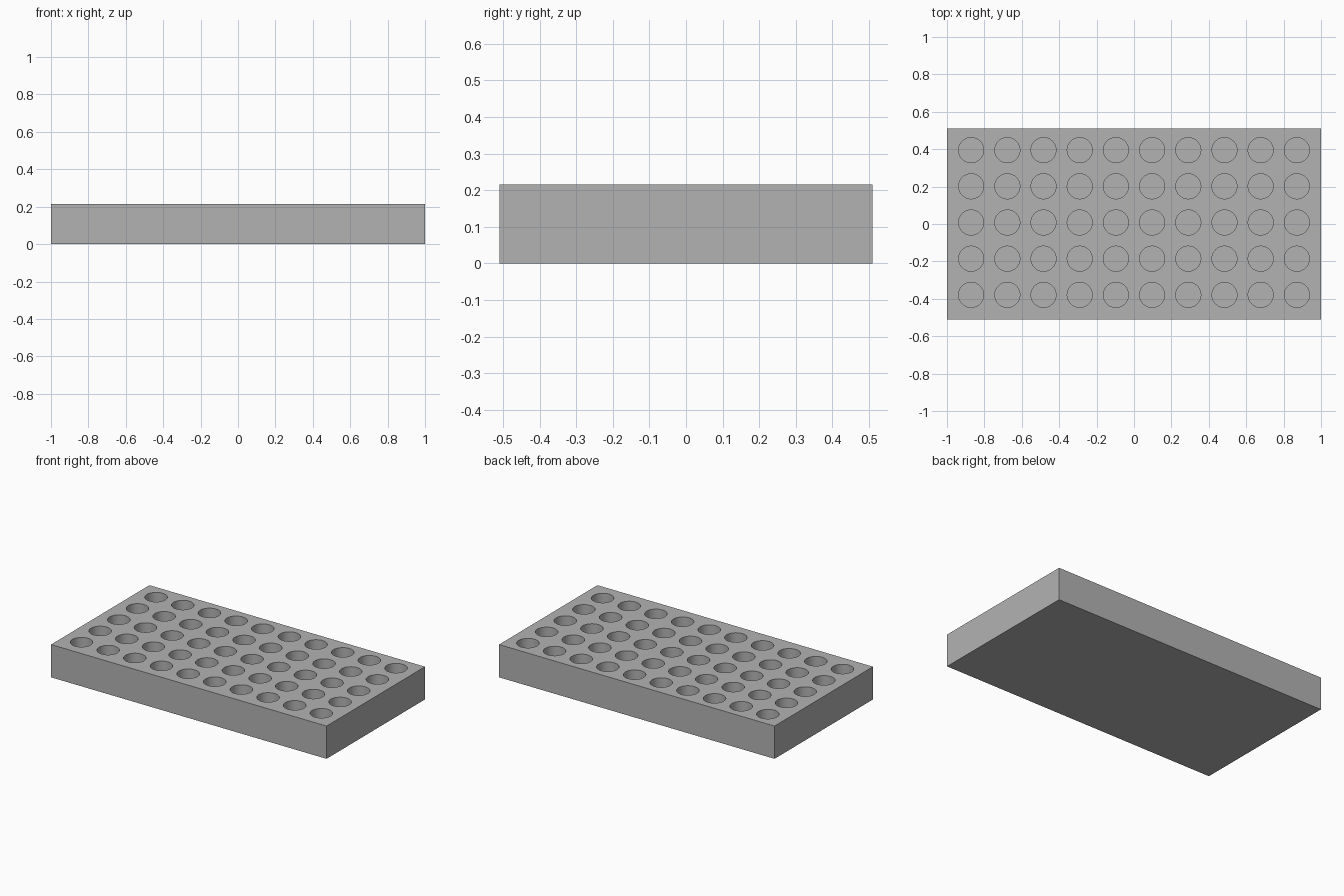
import bpy
import bmesh
from mathutils import Matrix

default = bpy.data.objects.get("Cube")
if default:
    bpy.data.objects.remove(default, do_unlink=True)

WIDTH, DEPTH, HEIGHT = 2.0, 1.02, 0.215
COLS, ROWS, PITCH = 10, 5, 0.1935
HOLE_RADIUS, HOLE_DEPTH, ROW_OFFSET = 0.067, 0.17, 0.008

grey = bpy.data.materials.new("plain grey")
grey.use_nodes = True
colour = (0.45, 0.45, 0.45, 1)
grey.diffuse_color = colour
grey.node_tree.nodes["Principled BSDF"].inputs["Base Color"].default_value = colour


def add_object(name, bm):
    mesh = bpy.data.meshes.new(name)
    bm.to_mesh(mesh)
    bm.free()
    mesh.materials.append(grey)
    obj = bpy.data.objects.new(name, mesh)
    bpy.context.collection.objects.link(obj)
    return obj


# Solid block
bm = bmesh.new()
bmesh.ops.create_cube(bm, size=1, matrix=Matrix.Translation((0, 0, HEIGHT / 2))
                      @ Matrix.Diagonal((WIDTH, DEPTH, HEIGHT, 1)))
block = add_object("rack_block", bm)

# Grid of pegs that cuts the round wells
bm = bmesh.new()
floor = HEIGHT - HOLE_DEPTH
top = HEIGHT + 0.05
for col in range(COLS):
    for row in range(ROWS):
        x = (col - (COLS - 1) / 2) * PITCH
        y = (row - (ROWS - 1) / 2) * PITCH + ROW_OFFSET
        bmesh.ops.create_cone(bm, cap_ends=True, segments=48,
                              radius1=HOLE_RADIUS, radius2=HOLE_RADIUS,
                              depth=top - floor,
                              matrix=Matrix.Translation((x, y, (top + floor) / 2)))
cutter = add_object("well_cutter", bm)
cutter.hide_render = True

# Cut the wells, then drop the cutter
cut = block.modifiers.new("wells", "BOOLEAN")
cut.operation = "DIFFERENCE"
cut.solver = "EXACT"
cut.object = cutter
for obj in bpy.context.selected_objects:
    obj.select_set(False)
bpy.context.view_layer.objects.active = block
block.select_set(True)
bpy.ops.object.modifier_apply(modifier=cut.name)
bpy.data.objects.remove(cutter, do_unlink=True)

# Smooth well walls with crisp rims
bpy.ops.object.shade_smooth_by_angle(angle=0.6)
